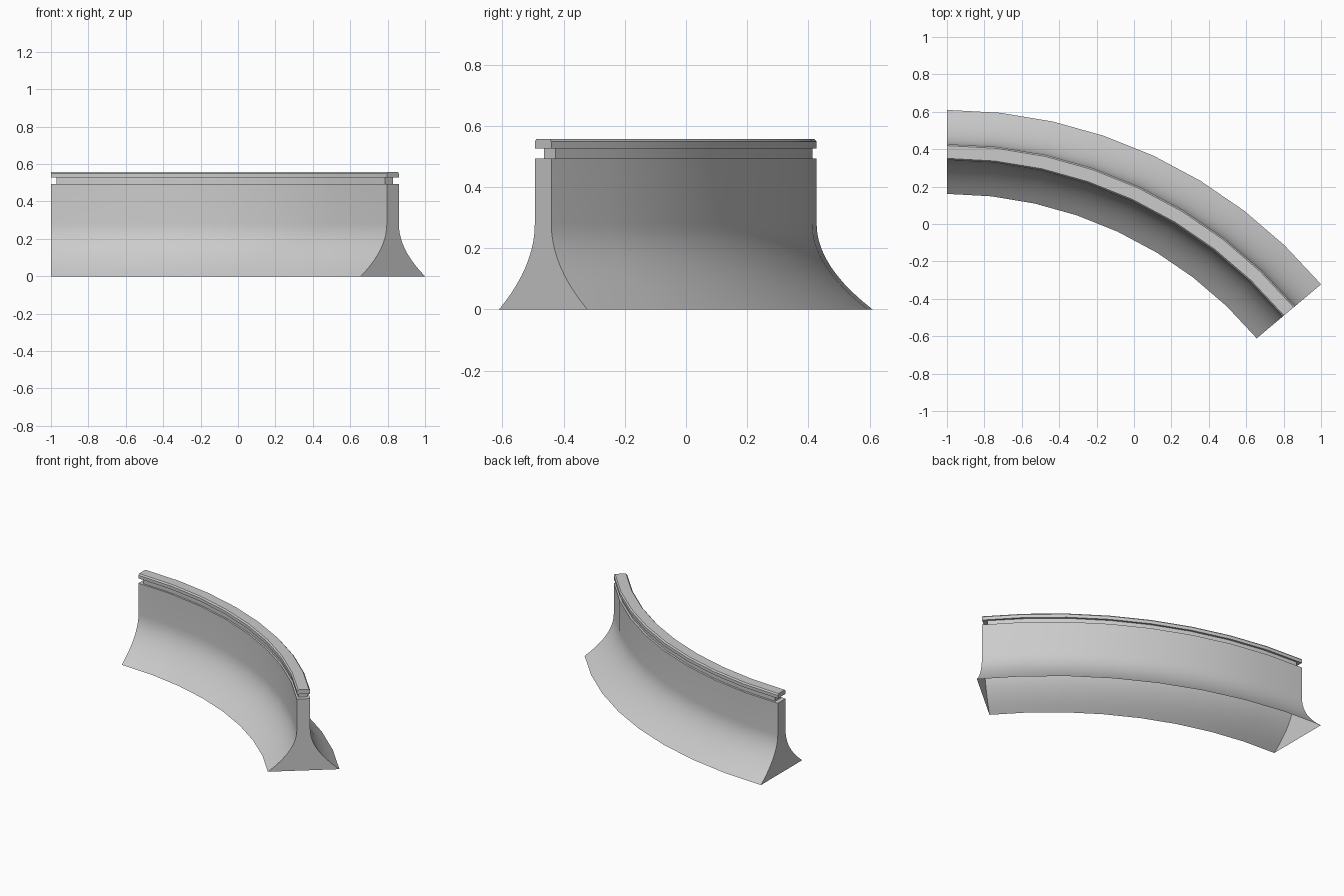
import bpy, bmesh, math

if "Cube" in bpy.data.objects:
    bpy.data.objects.remove(bpy.data.objects["Cube"])

CX, CY = -1.0, -2.001      # centre of the curve
MID = 2.386                # centreline radius of the wall
SWEEP = math.radians(50)
SEGS = 8


def sweep(name, profile, trim=0.0, open_bottom=False):
    """Sweep a (radius, z) profile around the curve and cap both ends."""
    bm = bmesh.new()
    a0, a1 = trim / MID, SWEEP - trim / MID
    rings = []
    for i in range(SEGS + 1):
        a = a0 + (a1 - a0) * i / SEGS
        rings.append([bm.verts.new((CX + r * math.sin(a), CY + r * math.cos(a), z))
                      for r, z in profile])
    n = len(profile)
    for p, q in zip(rings, rings[1:]):
        for j in range(n - 1 if open_bottom else n):
            k = (j + 1) % n
            bm.faces.new((p[j], p[k], q[k], q[j]))
    bm.faces.new(rings[0][::-1])
    bm.faces.new(rings[-1])
    bm.normal_update()
    # The end cap at the start of the curve must face -x
    if min(bm.faces, key=lambda f: f.calc_center_median().x).normal.x > 0:
        bmesh.ops.reverse_faces(bm, faces=bm.faces)
    bmesh.ops.recalc_face_normals(bm, faces=bm.faces)
    me = bpy.data.meshes.new(name)
    bm.to_mesh(me)
    bm.free()
    ob = bpy.data.objects.new(name, me)
    bpy.context.collection.objects.link(ob)
    bpy.ops.object.select_all(action='DESELECT')
    ob.select_set(True)
    bpy.context.view_layer.objects.active = ob
    bpy.ops.object.shade_smooth_by_angle(angle=math.radians(30))
    return ob


def flare(foot, wall, top, steps=10):
    """Concave flare from the foot up to the vertical wall face."""
    pts = []
    for i in range(steps + 1):
        t = i / steps
        pts.append((wall + (foot - wall) * (1 - t) ** 2,
                    2 * t * (1 - t) * 0.142 + t * t * 0.28))
    return pts + [(wall, top)]


R_IN, R_OUT = 2.344, 2.428

# Flared barrier wall, a hollow shell open underneath
sweep("barrier_wall", flare(2.611, R_OUT, 0.494) + flare(2.162, R_IN, 0.494)[::-1],
      open_bottom=True)

# Recessed neck under the cap
sweep("recessed_neck", [(2.356, 0.494), (2.414, 0.494), (2.414, 0.527), (2.356, 0.527)], 0.03)

# Cap rail with chamfered top edges
sweep("cap_rail", [(R_IN, 0.527), (R_OUT, 0.527), (R_OUT, 0.549), (R_OUT - 0.008, 0.558),
                   (R_IN + 0.008, 0.558), (R_IN, 0.549)])
